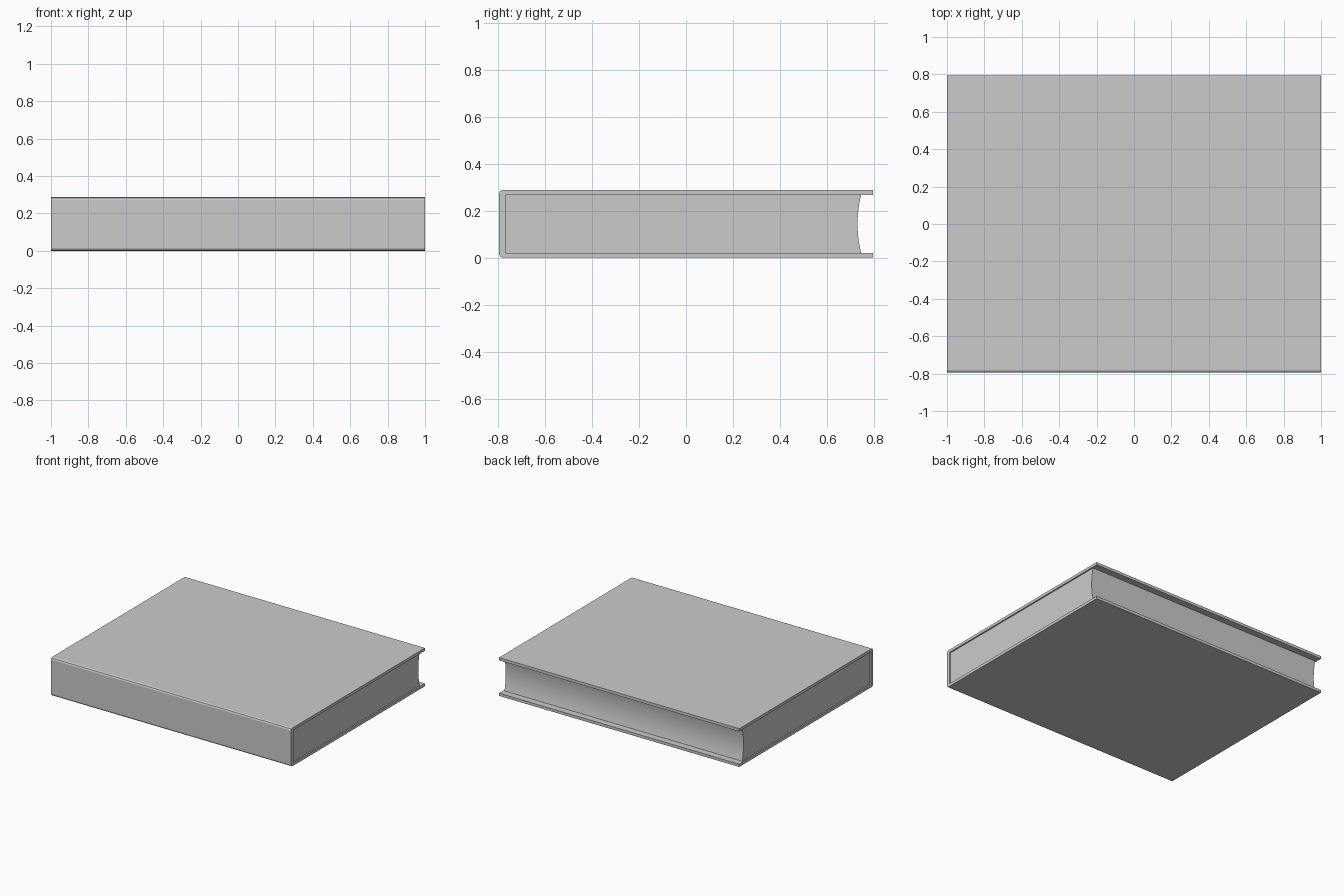
import bpy, bmesh, math

if "Cube" in bpy.data.objects:
    bpy.data.objects.remove(bpy.data.objects["Cube"])

H, T = 0.288, 0.021            # book height, board thickness
SPINE, EDGE = -0.795, 0.795    # y extents
INNER = -0.769                 # inner face of the spine


def extrude_profile(name, pts, half_x):
    """Extrude a closed (y, z) outline along x, centred on x = 0."""
    bm = bmesh.new()
    face = bm.faces.new([bm.verts.new((-half_x, y, z)) for y, z in pts])
    ext = bmesh.ops.extrude_face_region(bm, geom=[face], use_keep_orig=True)
    verts = [v for v in ext["geom"] if isinstance(v, bmesh.types.BMVert)]
    bmesh.ops.translate(bm, verts=verts, vec=(2 * half_x, 0, 0))
    bmesh.ops.recalc_face_normals(bm, faces=bm.faces[:])
    mesh = bpy.data.meshes.new(name)
    bm.to_mesh(mesh)
    bm.free()
    obj = bpy.data.objects.new(name, mesh)
    bpy.context.collection.objects.link(obj)
    return obj


def corner(cy, cz, r, start, steps=2):
    """Small rounded corner, turning a quarter circle from the start angle."""
    angles = [math.radians(start + 90 * i / steps) for i in range(steps + 1)]
    return [(cy + r * math.cos(a), cz + r * math.sin(a)) for a in angles]


# Cover: both boards and the spine as one U-shaped section
R = 0.015
cover = [(EDGE, H)]
cover += corner(SPINE + R, H - R, R, 90)
cover += corner(SPINE + R, R, R, 180)
cover += [(EDGE, 0), (EDGE, T), (INNER, T), (INNER, H - T), (EDGE, H - T)]
extrude_profile("cover", cover, 1.0)

# Page block with a hollow curved fore edge
pages = [(INNER, H - T), (INNER, T)]
N = 14
for i in range(N + 1):
    t = i / N
    pages.append((0.745 - 0.015 * 4 * t * (1 - t), T + (H - 2 * T) * t))
block = extrude_profile("pages", pages, 0.99)

# Smooth the curved fore edge, keep the corners sharp
bpy.context.view_layer.objects.active = block
block.select_set(True)
bpy.ops.object.shade_smooth_by_angle(angle=math.radians(30))
